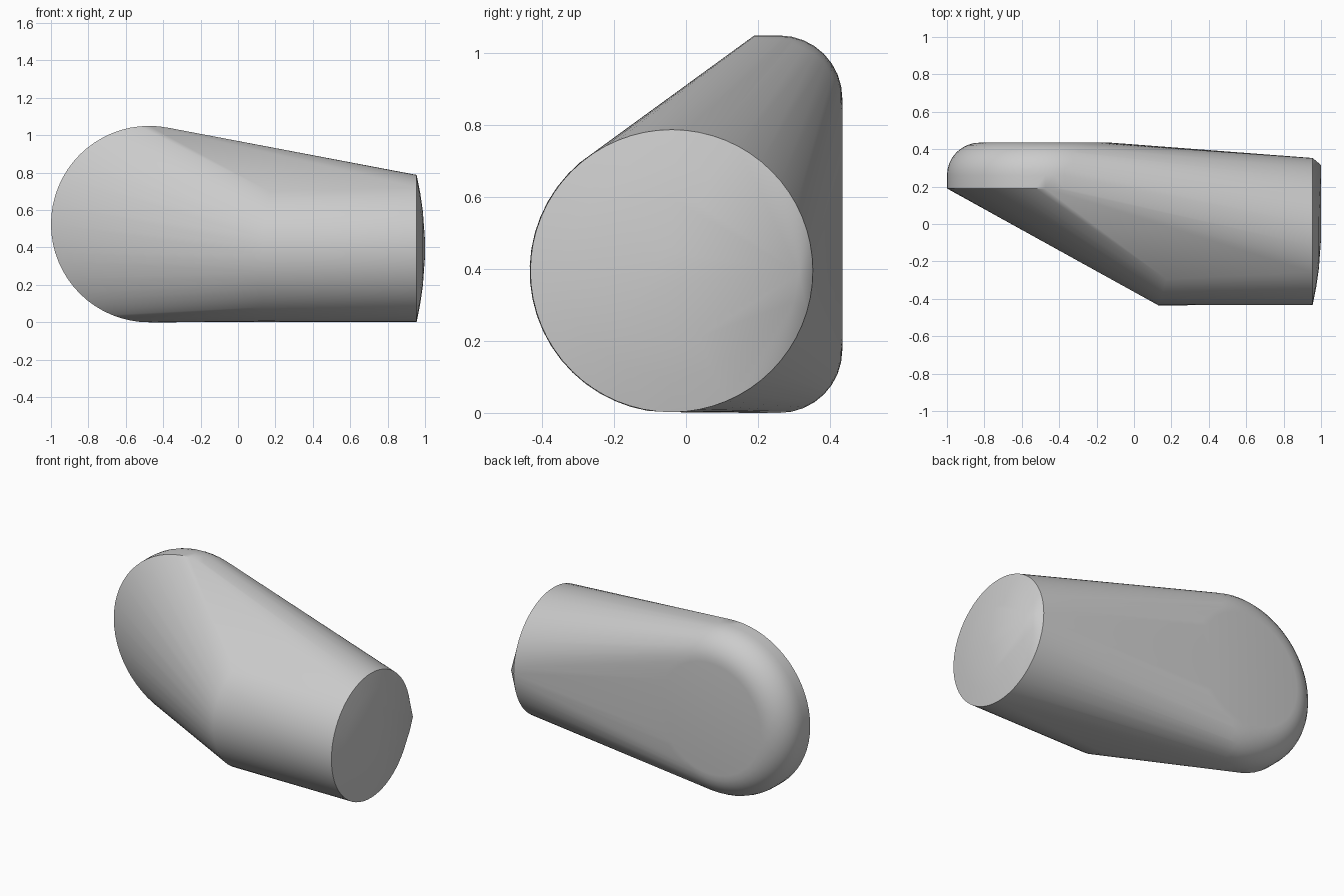
import bpy, bmesh
from math import sin, cos, pi, radians

cube = bpy.data.objects.get("Cube")
if cube:
    bpy.data.objects.remove(cube)

grey = bpy.data.materials.new("plain_grey")
grey.use_nodes = True
colour = (0.6, 0.6, 0.6, 1)
grey.diffuse_color = colour
grey.node_tree.nodes["Principled BSDF"].inputs["Base Color"].default_value = colour

bm = bmesh.new()


def ring(centre, radius, axis, count=64):
    """Circle of loose points around the x or y axis."""
    x, y, z = centre
    for i in range(count):
        a = 2 * pi * i / count
        u, w = radius * cos(a), radius * sin(a)
        bm.verts.new((x, y + u, z + w) if axis == "x" else (x + u, y, z + w))


# Wide disc: crisp front rim, rounded back rim
fillet = 0.175
ring((-0.475, 0.19, 0.525), 0.525, "y")
for step in range(9):
    a = pi / 2 * step / 8
    ring((-0.475, 0.26 + fillet * sin(a), 0.525), 0.35 + fillet * cos(a), "y")

# Front barrel: bend ring and end ring
for i in range(20):
    a = radians(130 + 130 * i / 19)
    lean = 0.07 * max(0, sin(a)) ** 2
    bm.verts.new((0.13 + lean, -0.04 + 0.395 * cos(a), 0.395 + 0.395 * sin(a)))
ring((0.955, -0.04, 0.395), 0.393, "x")

# Shallow domed end with a corner pushed to the back
for r in (0.05, 0.2, 0.3):
    ring((1 - 0.045 * (r / 0.393) ** 2, -0.04, 0.395), r, "x", 16)
for y, z in ((0.315, 0.39), (0.3, 0.31)):
    bm.verts.new((1.0 if z > 0.35 else 0.99, y, z))

# Slight swell on the back face
for z in (0.4, 0.6):
    bm.verts.new((-0.2, 0.431, z))

# Wrap all the points in one skin
result = bmesh.ops.convex_hull(bm, input=bm.verts[:])
spare = {v for v in result["geom_interior"] + result["geom_unused"]
         if isinstance(v, bmesh.types.BMVert)}
bmesh.ops.delete(bm, geom=list(spare), context="VERTS")
bmesh.ops.recalc_face_normals(bm, faces=bm.faces[:])

mesh = bpy.data.meshes.new("rounded_body")
bm.to_mesh(mesh)
bm.free()
mesh.materials.append(grey)
body = bpy.data.objects.new("rounded_body", mesh)
bpy.context.collection.objects.link(body)
bpy.context.view_layer.objects.active = body
body.select_set(True)
bpy.ops.object.shade_smooth_by_angle(angle=radians(30))
